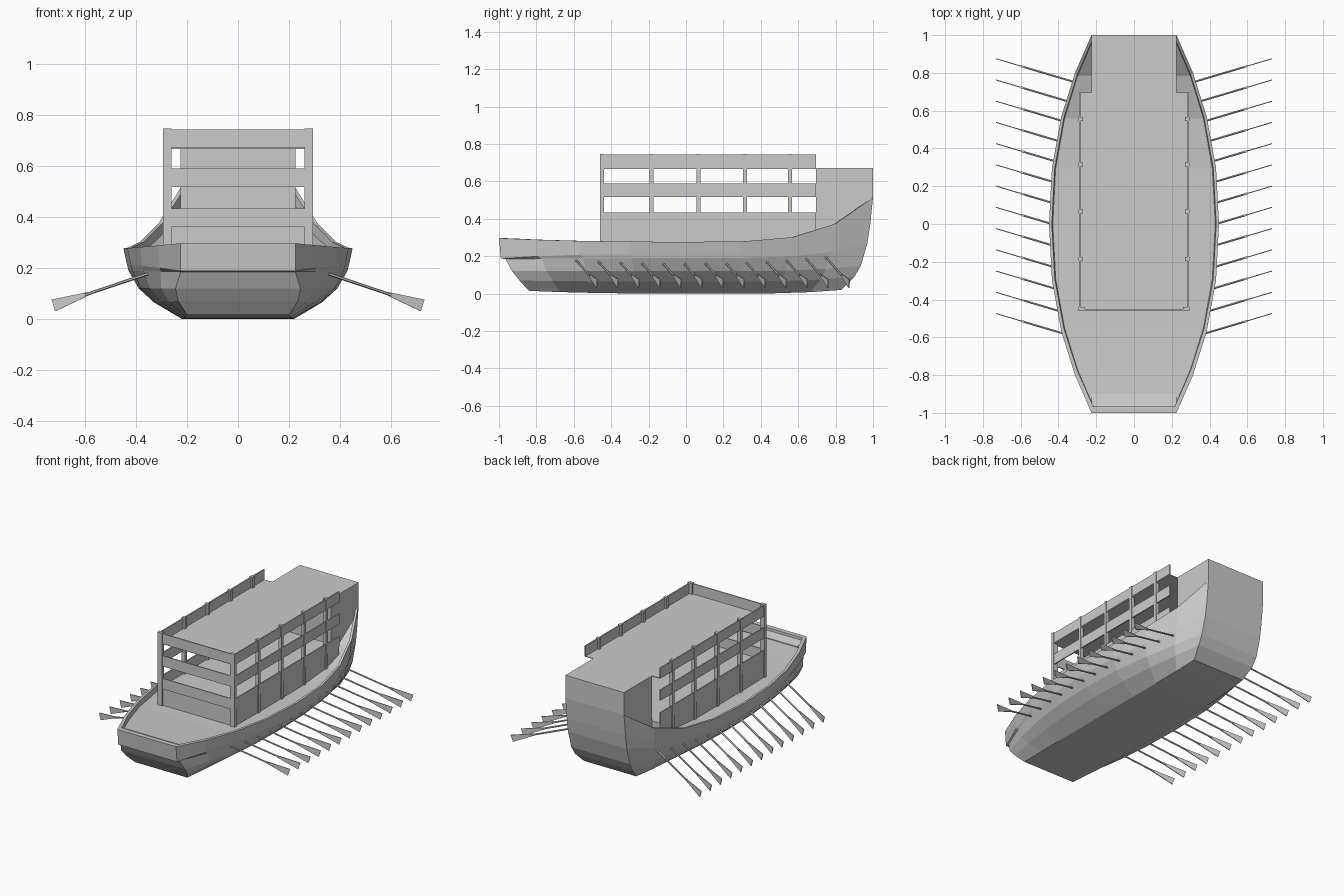
import bpy
from mathutils import Vector

if "Cube" in bpy.data.objects:
    bpy.data.objects.remove(bpy.data.objects["Cube"])


def make(name, verts, faces):
    me = bpy.data.meshes.new(name)
    me.from_pydata([tuple(v) for v in verts], [], faces)
    ob = bpy.data.objects.new(name, me)
    bpy.context.collection.objects.link(ob)
    bpy.context.view_layer.objects.active = ob
    for o in bpy.context.selected_objects:
        o.select_set(False)
    ob.select_set(True)
    bpy.ops.object.mode_set(mode='EDIT')
    bpy.ops.mesh.select_all(action='SELECT')
    bpy.ops.mesh.normals_make_consistent(inside=False)
    bpy.ops.object.mode_set(mode='OBJECT')
    return ob


def box(name, x0, x1, y0, y1, z0, z1):
    prism(name, [(y0, z0), (y1, z0), (y1, z1), (y0, z1)], x0, x1)


def prism(name, profile, x0, x1):
    # side (y, z) profile extruded across x
    n = len(profile)
    verts = [(x, y, z) for x in (x0, x1) for y, z in profile]
    faces = [tuple(range(n)), tuple(range(n, 2 * n))]
    faces += [(i, (i + 1) % n, n + (i + 1) % n, n + i) for i in range(n)]
    return make(name, verts, faces)


# Hull levels: bow (y, z, half width), middle (half width, z), stern (y, z, half width)
levels = [
    ((-.84, .015, .20), (.22, .0), (.83, .02, .20)),
    ((-.89, .07, .235), (.33, .065), (.90, .09, .22)),
    ((-.93, .12, .245), (.39, .12), (.935, .15, .225)),
    ((-.965, .185, .225), (.43, .19), (.97, .27, .225)),
    ((-.99, .188, .225), (.436, .215), (.985, .37, .225)),
    ((-1, .297, .225), (.45, .277), (1, .515, .225)),
    ((-.967, .297, .215), (.435, .277), (.985, .505, .215)),
    ((-.965, .262, .215), (.43, .24), (.98, .46, .215)),
]
stations = [-1, -.8, -.57, -.3, 0, .3, .57, .8, 1]
verts, faces = [], []
K = len(levels)
for s in stations:
    a = abs(s)
    right = []
    for bow, mid, stern in levels:
        end = bow if s < 0 else stern
        x = end[2] + (mid[0] - end[2]) * (1 - a ** 2.2)
        z = mid[1] + (end[1] - mid[1]) * a ** (2.5 if s < 0 else 4)
        right.append((x, a * end[0], z))
    verts += right + [(-x, y, z) for x, y, z in reversed(right)]
R = 2 * K
for i in range(len(stations) - 1):
    for j in range(R):
        k = (j + 1) % R
        faces.append((i * R + j, i * R + k, (i + 1) * R + k, (i + 1) * R + j))
for base in (0, (len(stations) - 1) * R):
    for j in range(K - 1):
        faces.append((base + j, base + j + 1, base + R - 2 - j, base + R - 1 - j))
make("hull", verts, faces)

# Sloping ledge behind the bow
prism("bow_ledge", [(-.968, .25), (-.90, .25), (-.90, .264), (-.968, .28)], -.225, .225)

# Stern house, following the stern curve
prism("stern_house", [(.695, .25), (.96, .25), (.984, .37), (1, .515), (1, .672), (.695, .672)],
      -.225, .225)

# Slatted cabin: base, roof, posts and slats
box("cabin_base", -.287, .287, -.45, .695, .2, .36)
box("cabin_roof", -.287, .287, -.45, .695, .667, .672)
slats = [(.36, .433), (.517, .59), (.672, .743)]
for side in (-1, 1):
    for y in (-.45, -.185, .067, .315, .556):
        inner = .26 if y == -.45 else .27
        x0, x1 = sorted((side * inner, side * .295))
        box("cabin_post", x0, x1, y - .011, y + .011, .22, .748)
    for z0, z1 in slats:
        x0, x1 = sorted((side * .283, side * .291))
        box("side_slat", x0, x1, -.45, .695, z0, z1)
for z0, z1 in slats:
    box("front_slat", -.262, .262, -.457, -.449, z0, z1)

# Oars: six-sided shaft with a flared upright blade
for side in (-1, 1):
    for i in range(13):
        y = .873 - i * .1124
        root = Vector((side * .28, y - .132, .202))
        tip = Vector((side * .724, y, .053))
        d = (tip - root).normalized()
        across = d.cross(Vector((0, 0, 1))).normalized()
        up = across.cross(d)
        neck = root.lerp(tip, .72)
        bpy.ops.mesh.primitive_cylinder_add(vertices=6, radius=.006, depth=(neck - root).length,
                                            location=(root + neck) / 2,
                                            rotation=d.to_track_quat('Z', 'Y').to_euler())
        bpy.context.object.name = "oar_shaft"
        start = root.lerp(tip, .68)
        v = [p + up * h + across * w for w in (-.0025, .0025)
             for p, h in ((start, -.006), (tip, -.024), (tip, .024), (start, .006))]
        make("oar_blade", v, [(0, 1, 2, 3), (4, 5, 6, 7), (0, 1, 5, 4),
                              (1, 2, 6, 5), (2, 3, 7, 6), (3, 0, 4, 7)])
